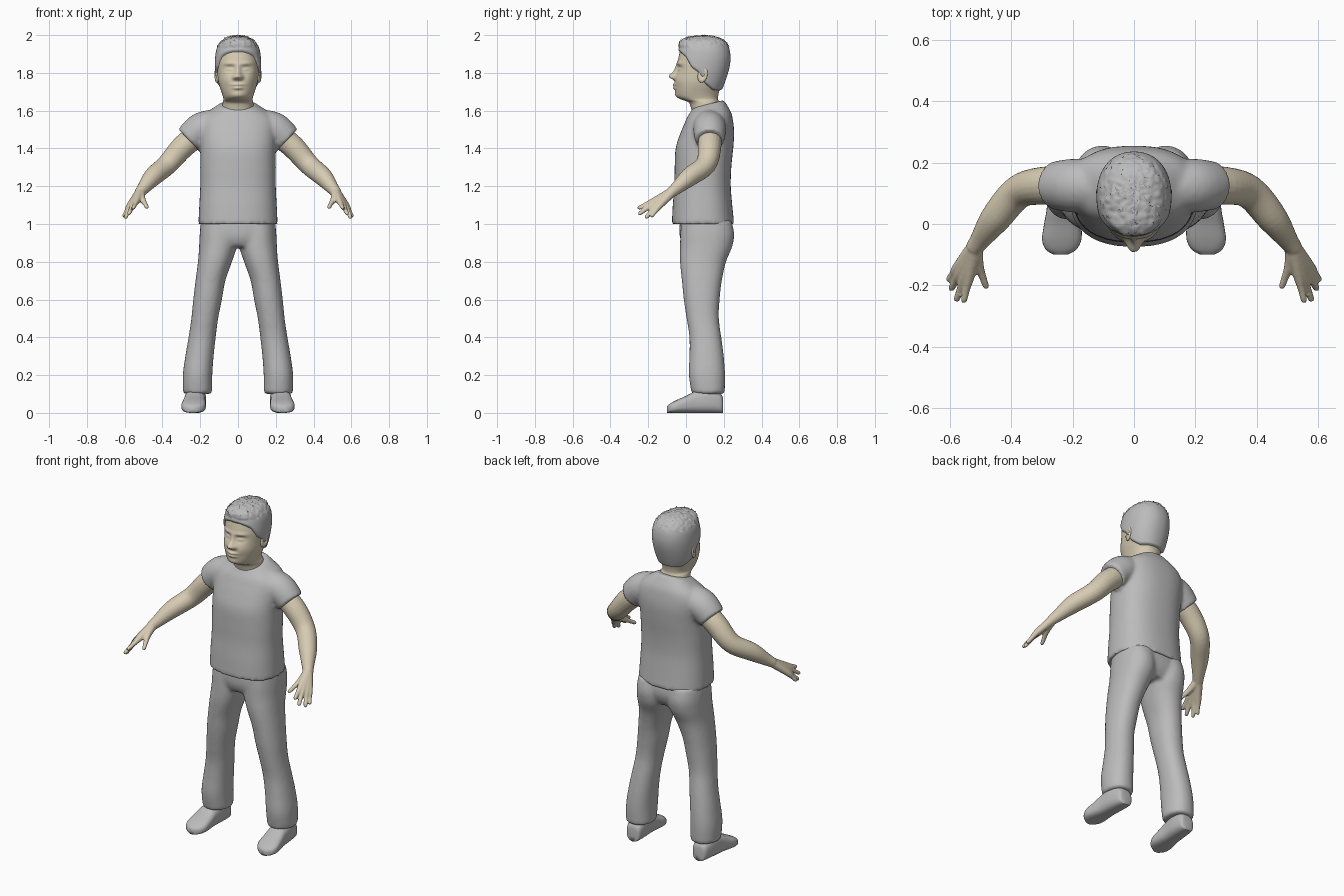
import bpy, bmesh, math, random
from mathutils import Vector, noise

if "Cube" in bpy.data.objects:
    bpy.data.objects.remove(bpy.data.objects["Cube"])
random.seed(4)


def material(name, rgb):
    m = bpy.data.materials.new(name)
    m.use_nodes = True
    m.diffuse_color = (*rgb, 1)
    m.node_tree.nodes["Principled BSDF"].inputs["Base Color"].default_value = (*rgb, 1)
    return m


GREY = material("cloth_grey", (0.5, 0.5, 0.5))
SKIN = material("skin_beige", (0.68, 0.60, 0.45))


def spline(rows, steps):
    """Catmull-Rom interpolation through rows of numbers."""
    out = []
    for i in range(len(rows) - 1):
        a, b, c, d = (rows[min(max(i + k, 0), len(rows) - 1)] for k in (-1, 0, 1, 2))
        for s in range(steps):
            t = s / steps
            out.append([q + t / 2 * (r - p + t * (2*p - 5*q + 4*r - e + t * (3*q - p - 3*r + e)))
                        for p, q, r, e in zip(a, b, c, d)])
    return out + [list(rows[-1])]


def oval(n, power):
    """Unit superellipse points, counter-clockwise."""
    for i in range(n):
        c, s = math.cos(2 * math.pi * i / n), math.sin(2 * math.pi * i / n)
        yield (math.copysign(abs(c) ** (2 / power), c), math.copysign(abs(s) ** (2 / power), s))


def stack(rows, steps=5, n=48, power=2.4, tilt=lambda z: 0):
    """Level rings from rows of (height, centre x, half width, front y, back y)."""
    return [[Vector((cx + u * w, (f + b) / 2 + v * (b - f) / 2, z + v * tilt(z)))
             for u, v in oval(n, power)] for z, cx, w, f, b in spline(rows, steps)]


def tube(rows, steps=6, n=20):
    """Round rings along a path of (x, y, z, radius)."""
    pts = spline(rows, steps)
    rings = []
    for i, p in enumerate(pts):
        way = Vector(pts[min(i + 1, len(pts) - 1)][:3]) - Vector(pts[max(i - 1, 0)][:3])
        q = way.to_track_quat('Z', 'Y')
        rings.append([Vector(p[:3]) + q @ Vector((u * p[3], v * p[3], 0)) for u, v in oval(n, 2)])
    return rings


def flip(rings):
    return [[Vector((-p.x, p.y, p.z)) for p in reversed(r)] for r in rings]


def loft(bm, rings):
    vs = [[bm.verts.new(p) for p in r] for r in rings]
    n = len(vs[0])
    for a, b in zip(vs, vs[1:]):
        for i in range(n):
            bm.faces.new((a[i], a[(i + 1) % n], b[(i + 1) % n], b[i]))
    bm.faces.new(vs[0][::-1])
    bm.faces.new(vs[-1])


def finish(name, bm, mat, voxel=0, smooth=0):
    me = bpy.data.meshes.new(name)
    for f in bm.faces:
        f.smooth = True
    bm.to_mesh(me)
    bm.free()
    me.materials.append(mat)
    ob = bpy.data.objects.new(name, me)
    bpy.context.collection.objects.link(ob)
    if voxel:
        r = ob.modifiers.new("fuse", 'REMESH')
        r.mode, r.voxel_size, r.use_smooth_shade = 'VOXEL', voxel, True
        s = ob.modifiers.new("soften", 'SMOOTH')
        s.factor, s.iterations = 0.5, smooth
    return ob


def solid(name, groups, mat, voxel=0, smooth=0):
    bm = bmesh.new()
    for g in groups:
        loft(bm, g)
    return finish(name, bm, mat, voxel, smooth)


# Shirt: torso with fused sleeves and a collar that rises to the back
torso = stack([(1.0, 0, .21, -.075, .255), (1.1, 0, .205, -.07, .245), (1.2, 0, .2, -.062, .237),
               (1.3, 0, .2, -.06, .24), (1.4, 0, .2, -.055, .25), (1.48, 0, .205, -.03, .255),
               (1.54, 0, .205, -.005, .25), (1.58, 0, .18, .01, .24), (1.61, 0, .135, .025, .22),
               (1.635, 0, .092, .033, .2)], tilt=lambda z: max(0, z - 1.55) * .25)
sleeve = tube([(.08, .12, 1.53, .08), (.19, .125, 1.505, .088), (.262, .125, 1.445, .078)])
solid("shirt", [torso, sleeve, flip(sleeve)], GREY, .01, 5)

# Trousers: hips fused with two legs
hips = stack([(.88, 0, .16, -.01, .21), (.92, 0, .195, -.03, .235), (.97, 0, .2, -.035, .245),
              (1.03, 0, .19, -.03, .235)])
leg = stack([(.1, .214, .077, .03, .205), (.2, .214, .078, .015, .207), (.3, .204, .075, .018, .2),
             (.4, .19, .072, .018, .187), (.5, .176, .071, .003, .174), (.6, .161, .076, -.012, .178),
             (.7, .146, .079, -.022, .19), (.8, .122, .09, -.032, .212), (.88, .106, .1, -.032, .245),
             (.95, .103, .1, -.03, .255), (1.02, .1, .095, -.025, .24)], power=2.2)
solid("trousers", [hips, leg, flip(leg)], GREY, .011, 6)

# Shoes: cross-sections along y of (y, half width, top)
shoe = []
for y, w, top in spline([(.197, .022, .06), (.185, .044, .1), (.12, .055, .13), (.05, .056, .115),
                         (0, .061, .09), (-.05, .064, .068), (-.083, .05, .05), (-.1, .022, .035)], 5):
    shoe.append([Vector((.232 - y * .07 + u * w, y, top / 2 * (1 + v))) for u, v in oval(32, 2.8)])
# Arms: forearm, palm and fingers fused into one skin
arm = tube([(.19, .125, 1.49, .062), (.29, .125, 1.41, .062), (.375, .105, 1.315, .055),
            (.45, .02, 1.25, .05), (.5, -.05, 1.19, .034), (.522, -.08, 1.165, .028)])
WRIST = (.516, -.07, 1.172, .026)
FINGERS = [((.508, -.13, 1.135), (.48, -.21, 1.085)), ((.535, -.165, 1.125), (.556, -.256, 1.082)),
           ((.55, -.167, 1.112), (.58, -.252, 1.05)), ((.564, -.155, 1.102), (.598, -.215, 1.03)),
           ((.573, -.14, 1.097), (.606, -.185, 1.038))]
hand = []
for knuckle, tip in FINGERS:
    k, t = Vector(knuckle), Vector(tip)
    hand.append(tube([WRIST, (*k, .018), (*k.lerp(t, .5), .0125), (*k.lerp(t, .9), .0105), (*t, .005)], n=14))
for side, fix in (("left", lambda g: g), ("right", flip)):
    solid(side + "_shoe", [fix(shoe)], GREY)
    solid(side + "_arm", [fix(g) for g in [arm] + hand], SKIN, .005, 3)

# Head and neck; bumps are (x, z, push forward, spread x, spread z)
BUMPS = [(0, 1.783, .03, .014, .013), (0, 1.81, .014, .01, .024), (.017, 1.776, .014, .009, .008),
         (0, 1.738, .013, .021, .006), (0, 1.72, .013, .018, .006), (0, 1.68, .008, .025, .014),
         (.042, 1.822, -.014, .02, .012), (.042, 1.819, .01, .014, .006), (.045, 1.85, .006, .025, .007),
         (.05, 1.765, .006, .022, .022)]
skull = stack([(1.57, 0, .088, .035, .19), (1.62, 0, .083, .025, .185), (1.645, 0, .08, .012, .175),
               (1.66, 0, .077, -.025, .17), (1.675, 0, .08, -.045, .17), (1.70, 0, .088, -.054, .175),
               (1.73, 0, .098, -.056, .187), (1.76, 0, .105, -.055, .198), (1.80, 0, .109, -.05, .211),
               (1.84, 0, .111, -.047, .221), (1.88, 0, .11, -.04, .225), (1.92, 0, .104, -.03, .22),
               (1.95, 0, .09, -.017, .207), (1.97, 0, .07, .008, .185), (1.982, 0, .042, .04, .15),
               (1.986, 0, .005, .085, .1)], steps=8, n=128, power=2.2)
for ring in skull:
    for p in ring:
        front = min(1, max(0, (.03 - p.y) / .05))
        for bx, bz, push, sx, sz in BUMPS:
            p.y -= front * push * math.exp(-((abs(p.x) - bx) / sx) ** 2 / 2 - ((p.z - bz) / sz) ** 2 / 2)
solid("head", [skull], SKIN)

# Ears: flattened bowl with a raised rim
for s, side in ((1, "left"), (-1, "right")):
    bm = bmesh.new()
    bmesh.ops.create_uvsphere(bm, u_segments=24, v_segments=16, radius=1)
    for v in bm.verts:
        r = math.hypot(v.co.y, v.co.z)
        out = v.co.x * .014 - (.014 * math.exp(-(r / .5) ** 2) if v.co.x > 0 else 0)
        v.co = Vector((s * (.112 + out - v.co.y * -.006), .088 + v.co.y * .026 + v.co.z * .006,
                       1.79 + v.co.z * .042))
    bmesh.ops.recalc_face_normals(bm, faces=bm.faces)
    finish(side + "_ear", bm, SKIN)

# Hair: scalp shell that sinks under the skin outside the hairline
HAIRLINE = [(-.2, 1.912), (-.03, 1.91), (0, 1.885), (.03, 1.83), (.07, 1.80), (.1, 1.745),
            (.14, 1.71), (.3, 1.7)]


def above_hairline(p):
    for (y0, z0), (y1, z1) in zip(HAIRLINE, HAIRLINE[1:]):
        if y0 <= p.y <= y1:
            return p.z - z0 - (z1 - z0) * (p.y - y0) / (y1 - y0)
    return -1


bm = bmesh.new()
loft(bm, skull)
bm.normal_update()
cut, tufts = [], []
for v in bm.verts:
    f = above_hairline(v.co)
    if f < -.02:
        cut.append(v)
        continue
    amount = .011 * max(-1, min(1, f / .01))
    if v.co.z > 1.93:
        amount += .004 * noise.noise(v.co * 60)
        amount += .012 * max(0, min(1, (.04 - v.co.y) / .05)) * min(1, (v.co.z - 1.93) / .02)
        if random.random() < .05:
            tufts.append((v.co + v.normal * amount, v.normal.copy()))
    v.co += v.normal * amount
bmesh.ops.delete(bm, geom=cut, context='VERTS')
finish("hair", bm, GREY)

# Short loose tufts lying on the crown
bm = bmesh.new()
for p, up in tufts:
    a = random.uniform(0, 2 * math.pi)
    along = (Vector((math.cos(a), math.sin(a), 0)) - up * up.dot((math.cos(a), math.sin(a), 0))).normalized()
    across = up.cross(along) * .004
    bm.faces.new([bm.verts.new(q) for q in (p - across, p + across, p + along * .018 + up * .004)])
finish("hair_tufts", bm, GREY)
